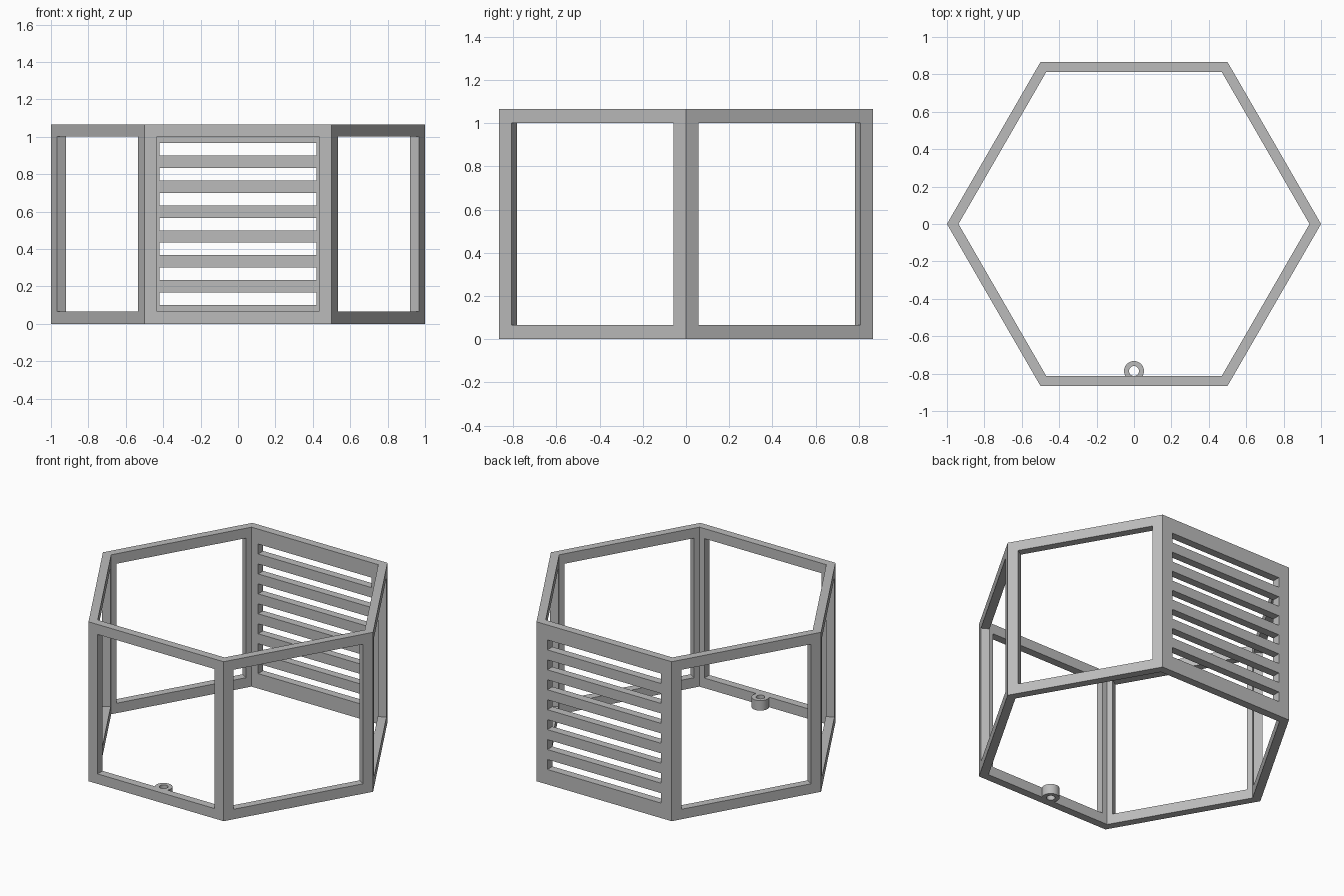
import bpy, bmesh
from math import sin, cos, pi, radians
from mathutils import Matrix, Vector

cube = bpy.data.objects.get("Cube")
if cube:
    bpy.data.objects.remove(cube, do_unlink=True)

UNIT = 1 / 15                 # rail width
HEIGHT = 16 * UNIT
WALL = 0.8 * UNIT             # wall thickness
APOTHEM = cos(pi / 6)
INNER = APOTHEM - WALL        # apothem of the inside faces

grey = bpy.data.materials.new("light grey")
grey.use_nodes = True
color = (0.5, 0.5, 0.5, 1)
grey.diffuse_color = color
grey.node_tree.nodes["Principled BSDF"].inputs["Base Color"].default_value = color


def make_object(name, bm):
    bmesh.ops.recalc_face_normals(bm, faces=bm.faces)
    mesh = bpy.data.meshes.new(name)
    bm.to_mesh(mesh)
    bm.free()
    mesh.materials.append(grey)
    obj = bpy.data.objects.new(name, mesh)
    bpy.context.collection.objects.link(obj)
    return obj


def extruded_band(name, outer, inner, height, closed):
    """Flat band between two matching outlines, raised to a height."""
    bm = bmesh.new()
    a = [bm.verts.new((x, y, 0)) for x, y in outer]
    b = [bm.verts.new((x, y, 0)) for x, y in inner]
    n = len(a)
    for i in range(n if closed else n - 1):
        j = (i + 1) % n
        bm.faces.new((a[i], a[j], b[j], b[i]))
    bmesh.ops.remove_doubles(bm, verts=bm.verts, dist=1e-5)
    raised = bmesh.ops.extrude_face_region(bm, geom=bm.faces[:])["geom"]
    top = [v for v in raised if isinstance(v, bmesh.types.BMVert)]
    bmesh.ops.translate(bm, verts=top, vec=(0, 0, height))
    return make_object(name, bm)


def arc(radius, start, end, steps, cy=0):
    return [(radius * cos(t), cy + radius * sin(t)) for t in
            (radians(start + (end - start) * i / steps) for i in range(steps + 1))]


def add_cut(bm, angle, width, z_low, z_high):
    """Box through the wall whose outward direction is at this angle."""
    box = (Matrix.Rotation(radians(angle), 4, 'Z')
           @ Matrix.Translation((APOTHEM - WALL / 2, 0, (z_low + z_high) / 2))
           @ Matrix.Diagonal((WALL * 2, width, z_high - z_low, 1)))
    bmesh.ops.create_cube(bm, size=1, matrix=box)


# Hexagonal wall
frame = extruded_band("hexagonal_frame", arc(1, 0, 300, 5),
                      arc(INNER / APOTHEM, 0, 300, 5), HEIGHT, True)

# Open windows on five sides, seven horizontal slots on the back
cuts = bmesh.new()
for angle in (30, 150, 210, 270, 330):
    add_cut(cuts, angle, 1 - 2 * UNIT, UNIT, HEIGHT - UNIT)
for k in range(1, 8):
    add_cut(cuts, 90, 0.84, (2 * k - 0.5) * UNIT, (2 * k + 0.5) * UNIT)
cutter = make_object("window_cutter", cuts)
cutter.hide_render = True

mod = frame.modifiers.new("windows", 'BOOLEAN')
mod.operation = 'DIFFERENCE'
mod.solver = 'EXACT'
mod.object = cutter
bpy.context.view_layer.objects.active = frame
frame.select_set(True)
bpy.ops.object.modifier_apply(modifier=mod.name)
bpy.data.objects.remove(cutter, do_unlink=True)

# Small eyelet inside the front bottom rail, its hole touching the wall
centre = -INNER + 0.4 * UNIT
eyelet = extruded_band("cable_eyelet", arc(0.8 * UNIT, -30, 210, 40, centre),
                       arc(0.4 * UNIT, -90, 270, 40, centre), UNIT, False)
frame.select_set(False)
eyelet.select_set(True)
bpy.context.view_layer.objects.active = eyelet
bpy.ops.object.shade_smooth_by_angle(angle=radians(35))
